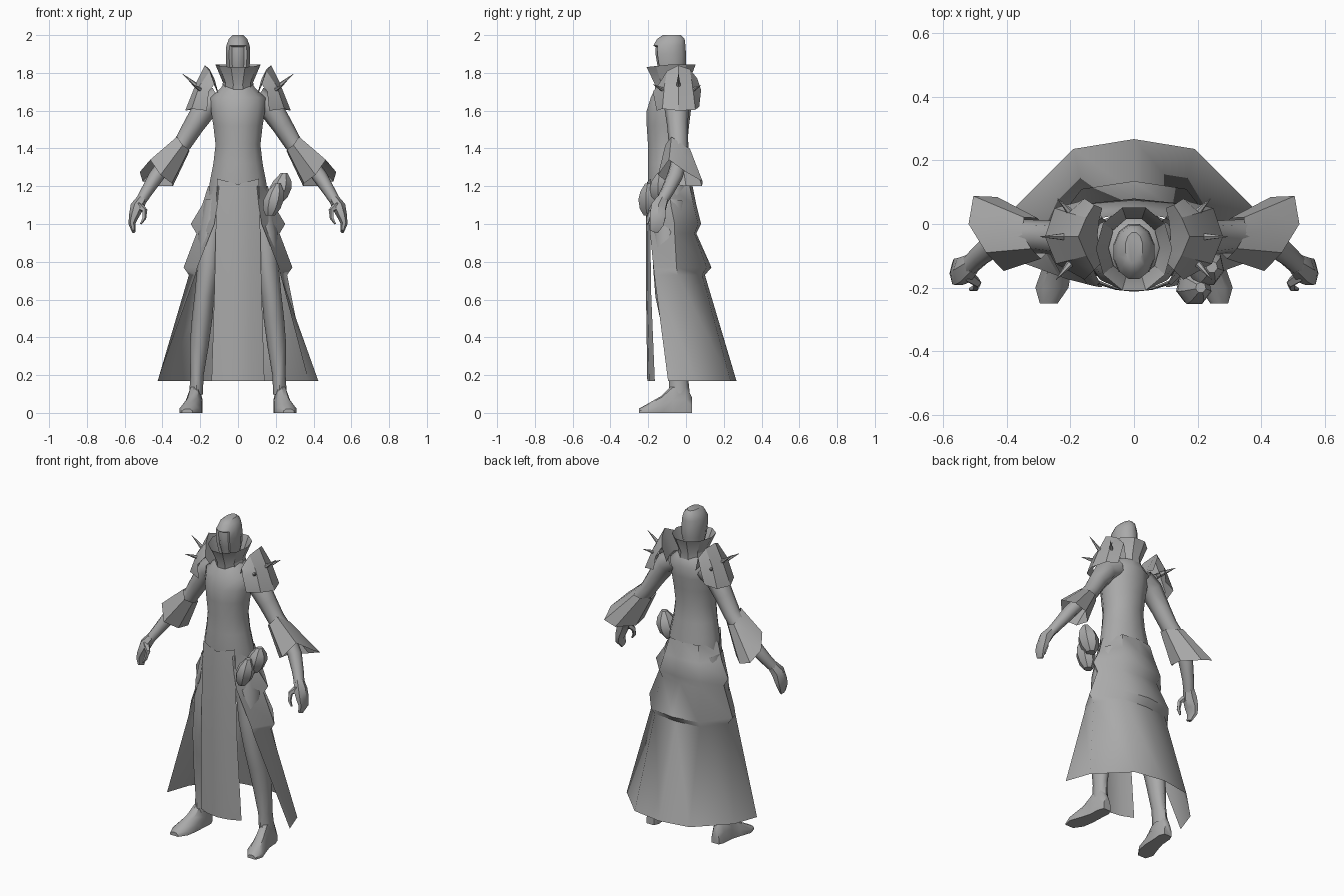
import bpy, bmesh, math
from mathutils import Vector

grey = bpy.data.materials.new("plain grey")
grey.diffuse_color = (0.40, 0.40, 0.40, 1)


def finish(name, bm, mirror=False, angle=40):
    bmesh.ops.recalc_face_normals(bm, faces=bm.faces)
    me = bpy.data.meshes.new(name)
    bm.to_mesh(me)
    bm.free()
    me.materials.append(grey)
    ob = bpy.data.objects.new(name, me)
    bpy.context.collection.objects.link(ob)
    if mirror:
        ob.modifiers.new("Mirror", 'MIRROR').use_clip = False
    bpy.ops.object.select_all(action='DESELECT')
    ob.select_set(True)
    bpy.context.view_layer.objects.active = ob
    bpy.ops.object.shade_smooth_by_angle(angle=math.radians(angle))
    return ob


def skin(rows, closed=True, caps=(False, False)):
    """Bridge rows of points into a sheet or a tube."""
    bm = bmesh.new()
    vs = [[bm.verts.new(p) for p in r] for r in rows]
    n = len(rows[0])
    for a, b in zip(vs, vs[1:]):
        for i in range(n if closed else n - 1):
            j = (i + 1) % n
            bm.faces.new((a[i], a[j], b[j], b[i]))
    if caps[0]:
        bm.faces.new(vs[0])
    if caps[1]:
        bm.faces.new(vs[-1])
    return bm


def oval(z, hw, yf, yb, n=12, x=0):
    """Horizontal oval ring between a front and a back depth."""
    return [(x + hw * math.sin(2 * math.pi * (i + .5) / n),
             (yf + yb) / 2 - (yb - yf) / 2 * math.cos(2 * math.pi * (i + .5) / n), z)
            for i in range(n)]


def limb(path, n=8):
    """Rings perpendicular to a path of (x, y, z, width, depth)."""
    pts = [Vector(p[:3]) for p in path]
    rows = []
    for k, p in enumerate(path):
        t = (pts[min(k + 1, len(pts) - 1)] - pts[max(k - 1, 0)]).normalized()
        u = Vector((0, 1, 0)).cross(t).normalized()
        v = t.cross(u)
        rows.append([pts[k] + u * p[3] * math.cos(2 * math.pi * i / n)
                     + v * p[4] * math.sin(2 * math.pi * i / n) for i in range(n)])
    return rows


# torso
finish("torso", skin([oval(*r) for r in (
    (1.08, .165, -.195, .04), (1.22, .155, -.205, .03), (1.32, .135, -.205, .015),
    (1.42, .123, -.205, .01), (1.52, .135, -.212, .02), (1.60, .148, -.212, .03),
    (1.67, .15, -.19, .035), (1.72, .095, -.165, .02), (1.76, .06, -.14, -.01))],
    caps=(False, True)), angle=60)

# hooded head with a recessed face opening
bm = skin([oval(*r) for r in (
    (1.70, .05, -.13, -.02), (1.77, .052, -.145, -.015), (1.84, .064, -.168, .003),
    (1.90, .067, -.178, .003), (1.945, .064, -.176, 0), (1.98, .05, -.155, -.005),
    (2.0, .028, -.125, -.025))], caps=(True, True))
bmesh.ops.recalc_face_normals(bm, faces=bm.faces)
face = [f for f in bm.faces if f.normal.y < -.6 and 1.72 < f.calc_center_median().z < 1.93
        and abs(f.calc_center_median().x) < .05]
bmesh.ops.inset_region(bm, faces=face, thickness=.008, depth=-.014)
finish("hooded_head", bm)

# flared collar, dipping slightly at the front
def collar_ring(hw, yf, yb, z, dip):
    return [(x, y, z - dip * max(0, -(y - (yf + yb) / 2) / (yb - yf) * 2))
            for x, y, _ in oval(z, hw, yf, yb, 10)]

finish("collar", skin([collar_ring(.09, -.17, .025, 1.69, .02),
                       collar_ring(.08, -.17, .02, 1.75, .01),
                       collar_ring(.12, -.215, .058, 1.845, .015)]), angle=30)

# split skirt, open at the front: edge, side, back corner, back centre
skirt = (
    (1.20, (.10, -.198), (.158, -.09), (.10, .02), (0, .035)),
    (1.10, (.11, -.198), (.19, -.08), (.12, .04), (0, .055)),
    (1.00, (.125, -.195), (.25, -.06), (.14, .065), (0, .08)),
    (0.95, (.145, -.19), (.22, -.06), (.13, .045), (0, .055)),
    (0.77, (.215, -.172), (.288, -.05), (.165, .11), (0, .135)),
    (0.73, (.225, -.168), (.26, -.045), (.155, .085), (0, .10)),
    (0.17, (.425, -.095), (.372, .055), (.19, .236), (0, .267)))
rows = []
for z, *half in skirt:
    rows.append([(x, y, z) for x, y in half] + [(-x, y, z) for x, y in half[-2::-1]])
finish("split_skirt", skin(rows, closed=False), angle=50)

# hanging front panel
rows = [[(hw * t, yc + (ye - yc) * t * t, z + dz * (1 - abs(t))) for t in (-1, -.5, 0, .5, 1)]
        for z, hw, yc, ye, dz in ((1.24, .11, -.21, -.185, -.03), (1.10, .115, -.213, -.19, 0),
                                  (.65, .125, -.212, -.185, 0), (.17, .14, -.205, -.165, 0))]
finish("front_panel", skin(rows, closed=False))

# legs
finish("leg", skin(limb([
    (.11, -.08, 1.12, .07, .08), (.14, -.09, .95, .07, .085), (.155, -.10, .78, .06, .075),
    (.178, -.10, .62, .052, .062), (.19, -.07, .50, .054, .066), (.205, -.05, .36, .05, .062),
    (.217, -.04, .20, .035, .05), (.222, -.035, .10, .036, .055)])), mirror=True, angle=60)

# feet: rings running from heel to toe
rows = []
for y, x, hw, h in ((.032, .225, .025, .08), (.0, .225, .038, .15), (-.07, .23, .038, .15),
                    (-.13, .24, .046, .09), (-.20, .258, .052, .05), (-.25, .268, .028, .022)):
    rows.append([(x + hw * a, y, h * b) for a, b in
                 ((-1, 0), (-1, .45), (-.55, .9), (0, 1), (.55, .9), (1, .45), (1, 0))])
finish("foot", skin(rows, caps=(True, True)), mirror=True)

# arms, from shoulder to wrist
finish("upper_arm", skin(limb([
    (.10, -.05, 1.66, .07, .07), (.17, -.05, 1.62, .066, .065), (.235, -.045, 1.52, .055, .055),
    (.29, -.04, 1.43, .048, .052), (.35, -.04, 1.36, .05, .055)])), mirror=True, angle=60)
finish("forearm", skin(limb([
    (.36, -.03, 1.35, .04, .042), (.435, -.06, 1.25, .04, .042), (.485, -.10, 1.17, .032, .035),
    (.515, -.13, 1.12, .028, .032)]), caps=(False, True)), mirror=True, angle=60)

# wide sleeve cuffs
cuff = [(.52, .0, 1.275), (.465, -.09, 1.34), (.41, -.148, 1.26), (.35, -.09, 1.215),
        (.345, -.0, 1.20), (.43, .085, 1.20), (.505, .088, 1.225)]
centre = Vector((.305, -.04, 1.41))
mid = sum((Vector(p) for p in cuff), Vector()) / 7
start = [centre + (Vector(p) - mid) * .55 for p in cuff]
half = [s.lerp(Vector(p), .4) * 1 for s, p in zip(start, cuff)]
finish("sleeve_cuff", skin([start, half, cuff]), mirror=True, angle=35)

# hands: palm, curled fingers and thumb
finish("palm", skin(limb([
    (.51, -.125, 1.13, .028, .034), (.535, -.145, 1.09, .036, .045),
    (.552, -.15, 1.04, .026, .048), (.562, -.155, 1.0, .018, .042),
    (.552, -.17, .96, .010, .025)], 6), caps=(True, True)), mirror=True)
finish("thumb", skin(limb([
    (.525, -.16, 1.10, .022, .022), (.493, -.185, 1.07, .014, .015),
    (.497, -.20, 1.03, .011, .012), (.515, -.205, 1.0, .005, .006)], 5),
    caps=(True, True)), mirror=True)

# shoulder plates: inner, ridge, middle and hem rows
plate = [
    [(.10, -.12, 1.68), (.11, -.09, 1.70), (.115, -.04, 1.71), (.11, .01, 1.70), (.10, .05, 1.68)],
    [(.125, -.145, 1.74), (.15, -.10, 1.81), (.175, -.04, 1.84), (.15, .02, 1.82), (.125, .06, 1.77)],
    [(.155, -.175, 1.70), (.205, -.115, 1.73), (.22, -.04, 1.75), (.205, .035, 1.73), (.155, .08, 1.71)],
    [(.165, -.155, 1.60), (.245, -.125, 1.61), (.28, -.04, 1.60), (.25, .05, 1.605), (.175, .07, 1.62)]]
finish("shoulder_plate", skin(plate, closed=False), mirror=True, angle=30)

# plate spikes
for name, a, b in (("front_spike", (.18, -.10, 1.70), (.245, -.175, 1.74)),
                   ("middle_spike", (.19, -.04, 1.71), (.295, -.04, 1.795)),
                   ("back_spike", (.18, .015, 1.70), (.24, .08, 1.735))):
    finish(name, skin(limb([(*a, .017, .017), (*b, .001, .001)], 6), caps=(True, True)), mirror=True)

# belt pouches on one side
for name, x, y, z, r, h in (("front_pouch", .19, -.20, 1.13, .055, .085),
                            ("side_pouch", .225, -.135, 1.19, .06, .08)):
    rows = [oval(z + h * t, r * k, y - r * 1.05 * k, y + r * 1.05 * k, 7, x + .02 * t)
            for t, k in ((-1, .45), (-.6, .85), (0, 1), (.5, .8), (1, .3))]
    finish(name, skin(rows, caps=(True, True)), angle=35)
